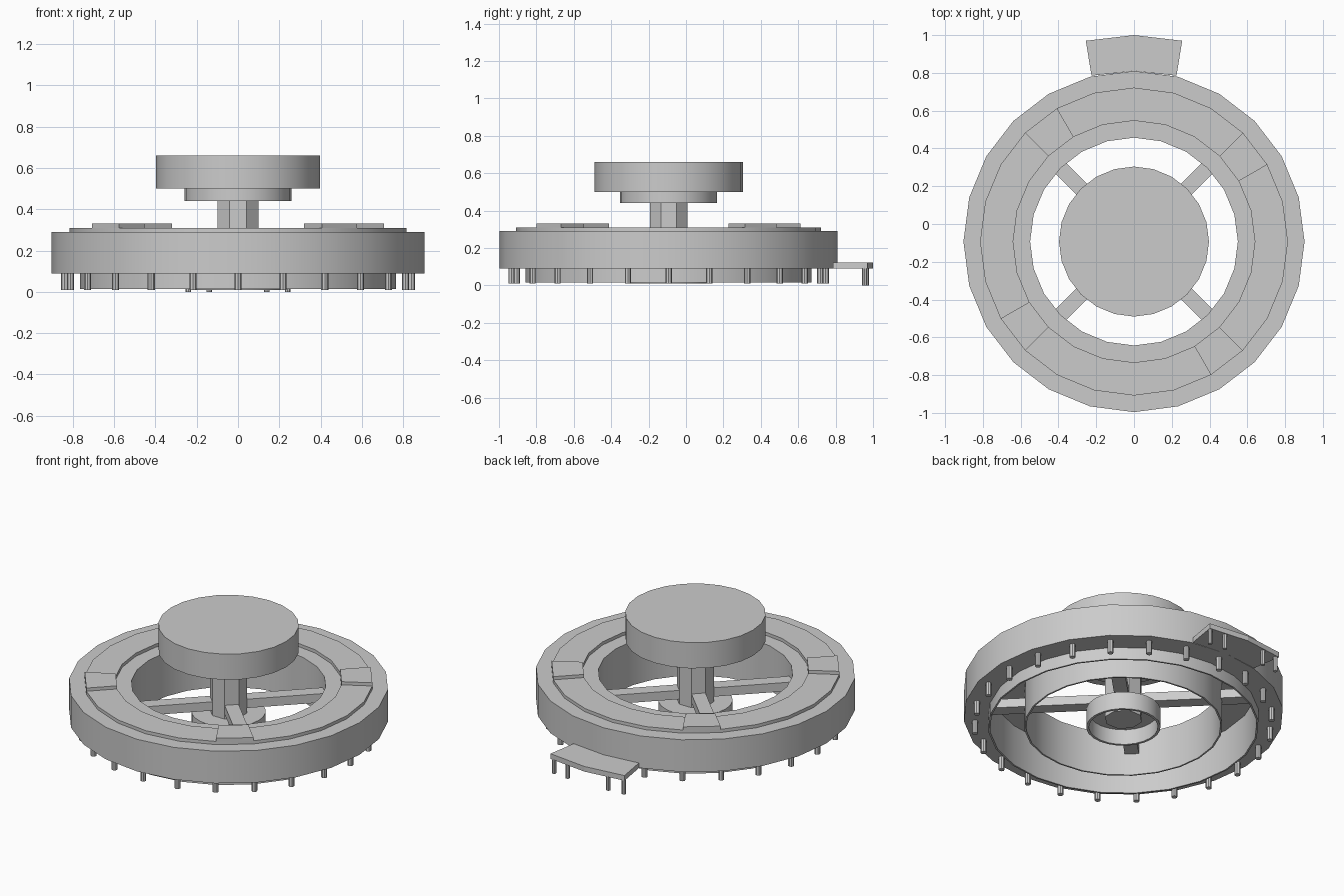
import bpy, bmesh, math
from math import sin, cos, radians

if "Cube" in bpy.data.objects:
    bpy.data.objects.remove(bpy.data.objects["Cube"])

CY = -0.093   # centre of the round body
grey = bpy.data.materials.new("plain_grey")
grey.diffuse_color = (0.6, 0.6, 0.6, 1)
grey.use_nodes = True
grey.node_tree.nodes["Principled BSDF"].inputs["Base Color"].default_value = grey.diffuse_color


def finish(name, bm, smooth=True):
    bmesh.ops.recalc_face_normals(bm, faces=bm.faces)
    me = bpy.data.meshes.new(name)
    bm.to_mesh(me)
    bm.free()
    me.materials.append(grey)
    ob = bpy.data.objects.new(name, me)
    bpy.context.collection.objects.link(ob)
    if smooth:
        bpy.ops.object.select_all(action='DESELECT')
        ob.select_set(True)
        bpy.context.view_layer.objects.active = ob
        bpy.ops.object.shade_smooth_by_angle(angle=radians(30))
    return ob


def lathe(name, profile, sides=24):
    """Closed (r, z) section swept round the centre."""
    bm = bmesh.new()
    rings = []
    for i in range(sides):
        a = 2 * math.pi * i / sides
        rings.append([bm.verts.new((r * cos(a), CY + r * sin(a), z)) for r, z in profile])
    n = len(profile)
    for i in range(sides):
        p, q = rings[i], rings[(i + 1) % sides]
        for j in range(n):
            k = (j + 1) % n
            bm.faces.new((p[j], q[j], q[k], p[k]))
    return finish(name, bm)


def prism(name, pts, z0, z1, smooth=False):
    """Flat outline extruded upward."""
    bm = bmesh.new()
    lo = [bm.verts.new((x, y, z0)) for x, y in pts]
    hi = [bm.verts.new((x, y, z1)) for x, y in pts]
    bm.faces.new(lo[::-1])
    bm.faces.new(hi)
    n = len(pts)
    for i in range(n):
        j = (i + 1) % n
        bm.faces.new((lo[i], lo[j], hi[j], hi[i]))
    return finish(name, bm, smooth)


def circle(r, sides, x=0, y=CY, off=0):
    return [(x + r * cos(off + 2 * math.pi * i / sides),
             y + r * sin(off + 2 * math.pi * i / sides)) for i in range(sides)]


def polar(r, deg):
    return r * cos(radians(deg)), CY + r * sin(radians(deg))


# Ring body with raised track, thin inner wall and hanging skirt
lathe("ring_body", [(0.903, 0.09), (0.903, 0.29), (0.815, 0.29), (0.815, 0.31),
                    (0.64, 0.31), (0.64, 0.29), (0.55, 0.29), (0.55, 0.015),
                    (0.56, 0.015), (0.56, 0.27), (0.755, 0.27), (0.755, 0.015),
                    (0.765, 0.015), (0.765, 0.09)])

# Raised plates on the track
for i, a in enumerate((30, 120, 210, 300)):
    prism(f"track_plate_{i}", [polar(0.64, a), polar(0.815, a),
                               polar(0.815, a + 15), polar(0.64, a + 15)], 0.305, 0.33)

# Short posts under the rim
for i in range(24):
    x, y = polar(0.84, i * 15)
    prism(f"rim_post_{i}", circle(0.017, 8, x, y), 0.01, 0.1, True)

# Hub cup, centre column, canopy
lathe("hub_cup", [(0.05, 0.12), (0.21, 0.12), (0.21, 0.01), (0.195, 0.01),
                  (0.195, 0.105), (0.05, 0.105)])
prism("column", circle(0.108, 8, off=math.pi / 8), 0.06, 0.45)
prism("canopy_collar", circle(0.26, 24), 0.44, 0.505, True)
prism("canopy", circle(0.397, 24), 0.5, 0.66, True)

# Spokes from column to skirt
for i in range(4):
    a = radians(45 + 90 * i)
    pts = []
    for r, w in ((0.06, -0.04), (0.76, -0.04), (0.76, 0.04), (0.06, 0.04)):
        pts.append((r * cos(a) - w * sin(a), CY + r * sin(a) + w * cos(a)))
    prism(f"spoke_{i}", pts, 0.15, 0.205)

# Boarding step at the back
prism("boarding_step", [(0.225, 0.785), (0.255, 0.97), (0, 1.0), (-0.255, 0.97),
                        (-0.225, 0.785), (0, 0.81)], 0.09, 0.122)
for i, (x, y) in enumerate(((-0.24, 0.955), (-0.14, 0.965), (0.14, 0.965), (0.24, 0.955))):
    prism(f"step_leg_{i}", circle(0.013, 8, x, y), 0.0, 0.1, True)
